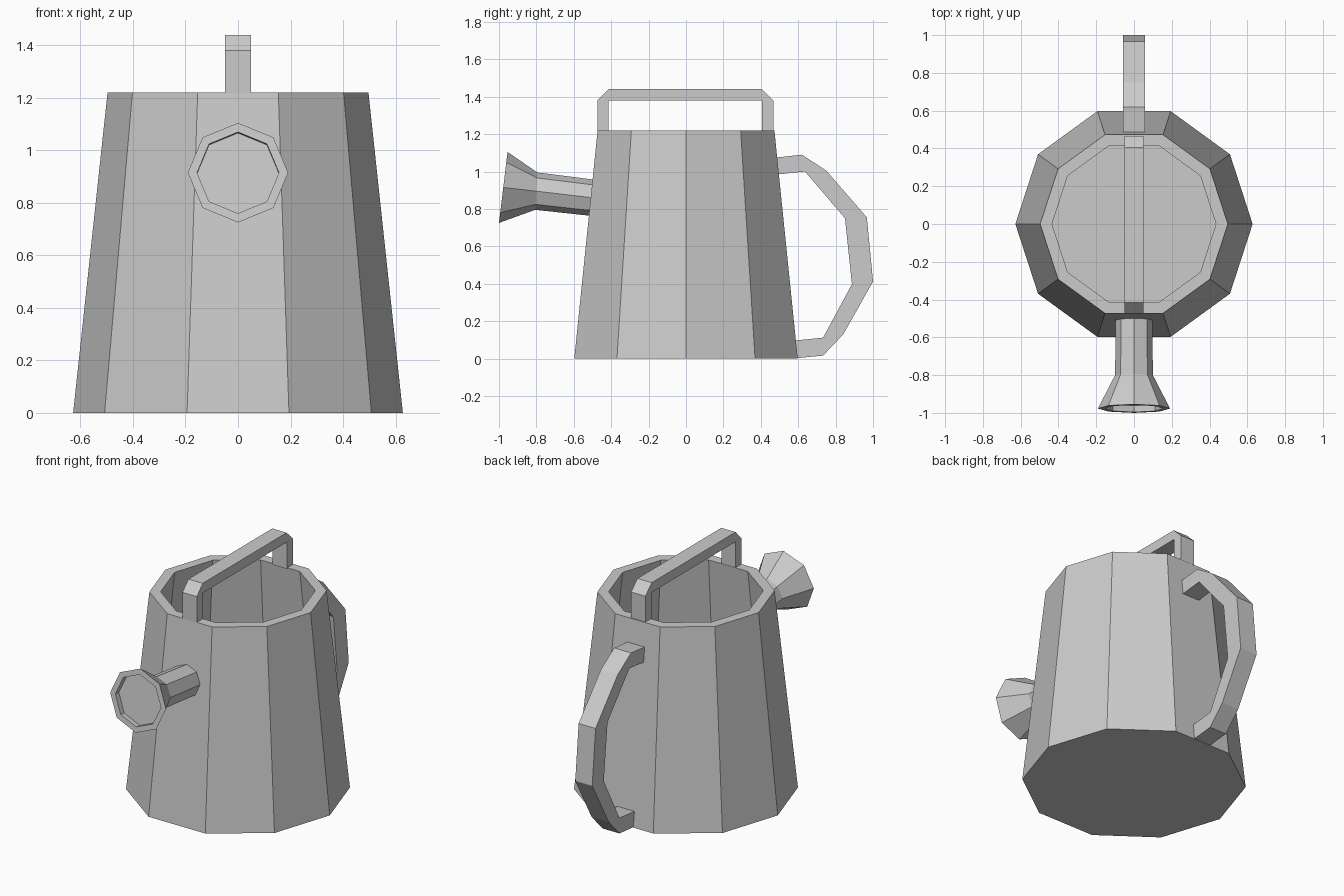
import bpy, math
from mathutils import Vector

if "Cube" in bpy.data.objects:
    bpy.data.objects.remove(bpy.data.objects["Cube"])


def make(name, verts, faces):
    me = bpy.data.meshes.new(name)
    me.from_pydata(verts, [], faces)
    me.update()
    ob = bpy.data.objects.new(name, me)
    bpy.context.collection.objects.link(ob)
    return ob


def loft(name, rings):
    """Skin a list of equal-length rings and cap both ends."""
    n = len(rings[0])
    verts = [v for r in rings for v in r]
    faces = [(k*n + i, k*n + (i+1) % n, (k+1)*n + (i+1) % n, (k+1)*n + i)
             for k in range(len(rings) - 1) for i in range(n)]
    last = (len(rings) - 1) * n
    faces += [tuple(reversed(range(n))), tuple(range(last, last + n))]
    return make(name, verts, faces)


def body_ring(r, z, n=10):
    return [Vector((r*math.cos(2*math.pi*i/n), r*math.sin(2*math.pi*i/n), z)) for i in range(n)]


def spout_ring(y, z, r, tilt, n=8):
    """Octagon facing -y, leaning back by tilt; first vertex at +x."""
    up = Vector((0, math.sin(tilt), math.cos(tilt)))
    return [Vector((0, y, z)) + Vector((1, 0, 0))*r*math.cos(2*math.pi*i/n)
            + up*r*math.sin(2*math.pi*i/n) for i in range(n)]


def strap(name, outer, inner, w):
    """Side profile in (y, z), extruded across x."""
    prof = outer + inner[::-1]
    # profile is clockwise seen from +x, so the first ring is at +x
    return loft(name, [[Vector((x, y, z)) for y, z in prof] for x in (w, -w)])


# Tapered hollow ten-sided body
loft("can_body", [body_ring(0.628, 0), body_ring(0.497, 1.22),
                  body_ring(0.434, 1.22), body_ring(0.56, 0.06)])

# Spout with flared, recessed rose
t = 0.12
loft("spout", [spout_ring(-0.475, 0.857, 0.097, t),
               spout_ring(-0.80, 0.895, 0.10, t / 2),
               spout_ring(-0.977, 0.915, 0.191, t),
               spout_ring(-0.977, 0.915, 0.156, t),
               spout_ring(-0.942, 0.911, 0.156, t)])

# Carrying handle across the rim
strap("top_handle",
      [(-0.473, 1.215), (-0.473, 1.38), (-0.415, 1.44), (0.405, 1.44), (0.467, 1.38), (0.467, 1.215)],
      [(-0.415, 1.215), (-0.415, 1.38), (0.407, 1.38), (0.407, 1.215)], 0.049)

# Curved handle on the back
strap("back_handle",
      [(0.465, 1.073), (0.62, 1.09), (0.75, 1.005), (0.967, 0.755), (1.0, 0.412),
       (0.84, 0.128), (0.733, 0.016), (0.57, 0.0)],
      [(0.465, 0.982), (0.636, 1.0), (0.85, 0.75), (0.887, 0.398), (0.733, 0.112), (0.56, 0.094)],
      0.058)
